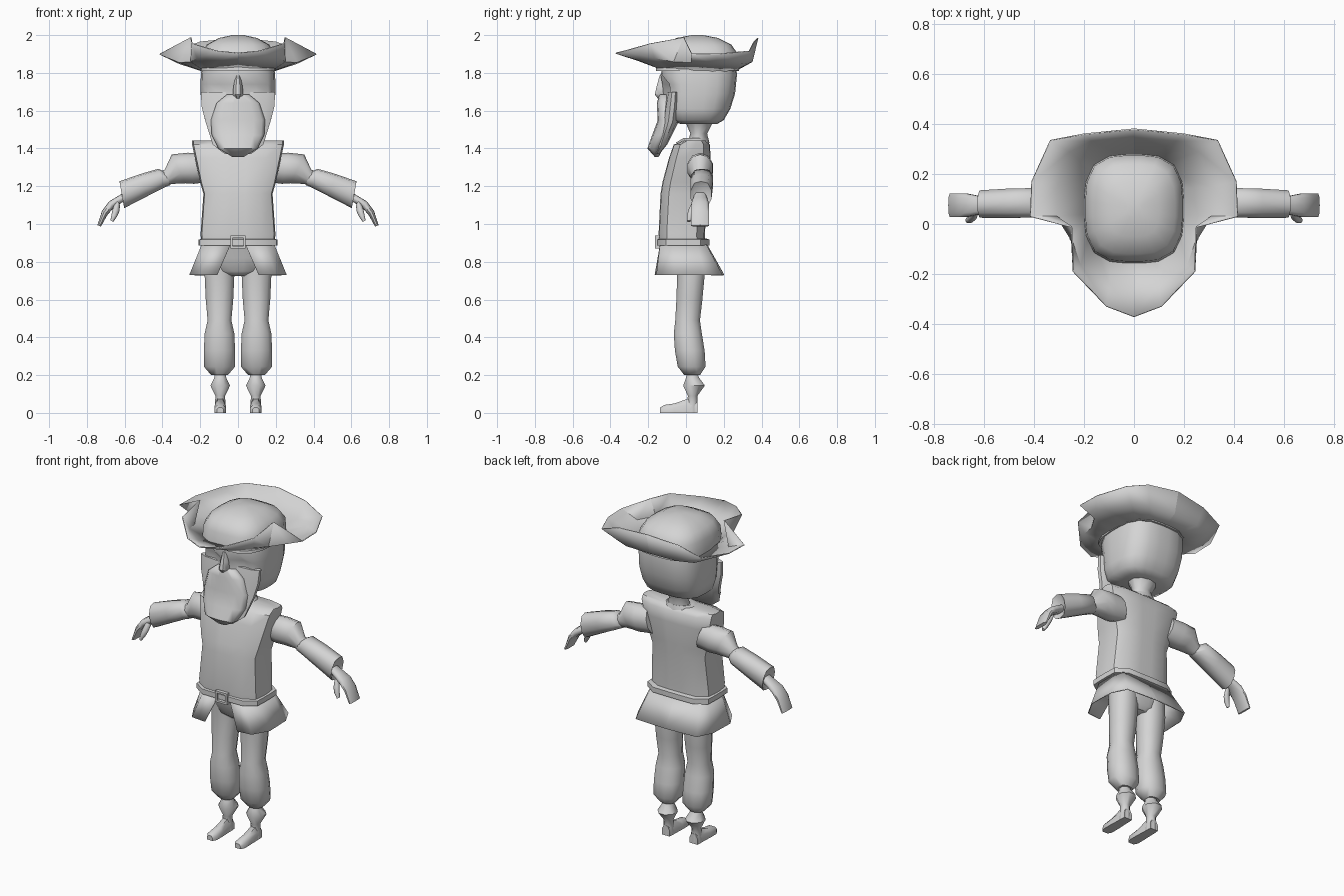
import bpy, bmesh, math
from mathutils import Vector

grey = bpy.data.materials.new("plain_grey")
grey.diffuse_color = (0.66, 0.66, 0.66, 1)


def finish(name, bm, mirror=False, angle=45, solid=0.0):
    """Turn a bmesh into a named, shaded object."""
    bmesh.ops.recalc_face_normals(bm, faces=bm.faces)
    me = bpy.data.meshes.new(name)
    bm.to_mesh(me)
    bm.free()
    me.materials.append(grey)
    ob = bpy.data.objects.new(name, me)
    bpy.context.collection.objects.link(ob)
    if solid:
        m = ob.modifiers.new("thickness", 'SOLIDIFY')
        m.thickness = solid
        m.offset = 0
    if mirror:
        m = ob.modifiers.new("mirror", 'MIRROR')
        m.use_clip = True
    bpy.ops.object.select_all(action='DESELECT')
    ob.select_set(True)
    bpy.context.view_layer.objects.active = ob
    bpy.ops.object.shade_smooth_by_angle(angle=math.radians(angle))
    return ob


def loft(name, rings, closed=True, cap=True, **kw):
    """Skin a list of equally long point rings."""
    bm = bmesh.new()
    rows = [[bm.verts.new(p) for p in r] for r in rings]
    n = len(rows[0])
    for a, b in zip(rows, rows[1:]):
        for i in range(n if closed else n - 1):
            j = (i + 1) % n
            bm.faces.new((a[i], a[j], b[j], b[i]))
    if cap and closed:
        bm.faces.new(rows[0])
        bm.faces.new(rows[-1])
    return finish(name, bm, **kw)


def flat_ring(z, rx, y0, y1, cx=0.0, n=16, p=2.0):
    """Level superellipse from y0 (front) to y1 (back)."""
    out = []
    grow = 1 / math.cos(math.pi / n) if p == 2 else 1
    for i in range(n):
        a = math.tau * (i + 0.5) / n
        c, s = math.cos(a), math.sin(a)
        k = grow * (abs(c) ** p + abs(s) ** p) ** (-1 / p)
        out.append(Vector((cx + rx * c * k, (y0 + y1) / 2 + (y1 - y0) / 2 * s * k, z)))
    return out


def arm_ring(x, z, tilt, h, w, y=0.075, n=10, p=2.0):
    """Ring across a limb in the xz plane; tilt is its downward slope."""
    d = Vector((math.sin(math.radians(tilt)), 0, math.cos(math.radians(tilt))))
    return [Vector((x, y + q.x, z)) + d * q.y for q in flat_ring(0, w, -h, h, n=n, p=p)]


def stack(name, rows, n=16, p=2.0, cx=0.0, **kw):
    return loft(name, [flat_ring(*r, cx=cx, n=n, p=p) for r in rows], **kw)


def limb(name, rows, p=2.0, angle=50):
    return loft(name, [arm_ring(*r, p=p) for r in rows], mirror=True, angle=angle)


# hat: crown and folded brim
stack("hat_crown", [(1.81, .20, -.16, .28), (1.9, .195, -.15, .275), (1.95, .165, -.12, .24),
                    (1.985, .10, -.05, .17), (2.0, .03, .03, .09)], p=3.2, n=20, angle=60)
rim = [(0, -.372, 1.905), (.11, -.33, 1.915), (.243, -.19, 1.955), (.25, -.012, 1.988), (.415, .03, 1.9),
       (.41, .17, 1.9), (.335, .335, 1.915), (.2, .36, 1.965), (0, .38, 1.985)]
mid = [(0, -.25, 1.865), (.1, -.24, 1.865), (.215, -.165, 1.88), (.25, -.065, 1.86), (.31, .03, 1.857),
       (.31, .15, 1.85), (.26, .29, 1.85), (.17, .335, 1.855), (0, .35, 1.86)]
base = [(0, -.13, 1.825), (.09, -.13, 1.82), (.15, -.1, 1.82), (.18, -.03, 1.815), (.18, .04, 1.81),
        (.18, .14, 1.808), (.15, .2, 1.805), (.1, .24, 1.805), (0, .25, 1.805)]
loft("hat_brim", [rim, mid, base], closed=False, mirror=True, solid=.006, angle=50)

# head with sunken eye sockets
rings = []
for row in [(1.84, .19, -.12, .265), (1.79, .197, -.135, .27), (1.74, .198, -.125, .265), (1.69, .198, -.12, .26),
            (1.61, .19, -.115, .235), (1.55, .175, -.09, .2), (1.53, .12, -.03, .165)]:
    r = flat_ring(*row, n=20, p=3.2)
    if row[0] in (1.74, 1.69):
        for q in r:
            if .05 < abs(q.x) < .15 and q.y < -.05:
                q.y += .035
    rings.append(r)
loft("head", rings, angle=65)
stack("nose", [(1.785, .012, -.14, -.09), (1.73, .024, -.155, -.09), (1.685, .028, -.165, -.09),
               (1.665, .012, -.15, -.09)], n=8)
stack("neck", [(1.42, .075, .01, .12), (1.48, .055, .025, .11), (1.54, .085, 0, .14)], n=10)

# beard: side whiskers behind, full front in front
stack("side_whiskers", [(1.7, .199, -.1, -.03), (1.62, .194, -.115, -.03), (1.54, .173, -.125, -.04),
                        (1.42, .135, -.15, -.1), (1.37, .07, -.165, -.14)], n=12, p=2.8)
stack("front_beard", [(1.685, .06, -.14, -.08), (1.64, .115, -.155, -.07), (1.55, .145, -.15, -.06),
                      (1.47, .14, -.18, -.075), (1.4, .105, -.205, -.12), (1.355, .03, -.165, -.145)],
      n=16, p=2.4, angle=60)

# torso with squared, jutting shoulders
stack("vest", [(.89, .195, -.14, .1), (.95, .198, -.145, .1), (1.16, .183, -.135, .115), (1.22, .2, -.125, .12),
               (1.35, .228, -.09, .13), (1.42, .243, -.065, .127), (1.443, .243, -.01, .1)], p=4.5, angle=48)
stack("collar", [(1.43, .1, -.05, .12), (1.455, .075, -.01, .115)], n=10)

# belt and buckle
stack("belt", [(.885, .195, -.14, .11), (.887, .208, -.153, .125), (.918, .208, -.153, .125),
               (.922, .19, -.14, .11)], p=6)


def bar(bm, x, z, hx, hz):
    res = bmesh.ops.create_cube(bm, size=1)
    for v in res['verts']:
        v.co = Vector((x + v.co.x * 2 * hx, -.153 + v.co.y * .024, z + v.co.z * 2 * hz))


bm = bmesh.new()
for s in (-1, 1):
    bar(bm, s * .034, .905, .006, .034)
    bar(bm, 0, .905 + s * .028, .034, .006)
finish("buckle", bm)

# open-fronted coat skirt
top = [(.04, -.135, .89), (.14, -.135, .89), (.19, -.07, .89), (.19, .06, .89), (.165, .105, .89), (0, .11, .89)]
hem = [(.11, -.163, .73), (.2, -.155, .73), (.255, -.06, .73), (.25, .1, .73), (.205, .19, .73), (0, .2, .73)]
loft("coat_skirt", [top, hem], closed=False, mirror=True, solid=.006, angle=35)

# hips and legs
stack("hips", [(.9, .17, -.1, .09), (.82, .172, -.075, .1), (.75, .13, -.055, .09), (.725, .06, -.03, .07)], p=3)
stack("leg", [(.84, .075, -.06, .1), (.73, .08, -.048, .1), (.6, .074, -.052, .088), (.49, .064, -.058, .075),
              (.42, .08, -.066, .085), (.33, .084, -.06, .1), (.245, .084, -.045, .105), (.2, .045, -.01, .075)],
      n=12, p=2.4, cx=.098, mirror=True, angle=50)
stack("boot_cuff", [(.21, .03, .005, .06), (.185, .032, 0, .07), (.145, .052, -.015, .1),
                    (.09, .026, .01, .06), (.05, .027, .005, .062), (0, .028, 0, .062)],
      n=8, cx=.094, mirror=True, angle=50)


def foot_ring(y, h, w):
    return [(.094 - w, y, 0), (.094 + w, y, 0), (.094 + w, y, h * .6), (.094 + w * .5, y, h),
            (.094 - w * .5, y, h), (.094 - w, y, h * .6)]


loft("foot", [foot_ring(.062, .06, .026), foot_ring(.01, .075, .028), foot_ring(-.06, .05, .031),
              foot_ring(-.115, .042, .031), foot_ring(-.138, .028, .018)], mirror=True, angle=50)

# arms: puffed shoulder, flared sleeve, hand with thumb
limb("upper_arm", [(.17, 1.3, 15, .075, .06), (.25, 1.295, 12, .08, .068), (.315, 1.292, 25, .08, .066),
                   (.37, 1.25, 25, .04, .04), (.41, 1.235, 20, .038, .035)])
limb("sleeve", [(.37, 1.24, 20, .036, .038), (.405, 1.243, 18, .052, .06, .085), (.5, 1.205, 15, .062, .06, .083),
                (.615, 1.155, 10, .072, .056, .08), (.6, 1.155, 10, .045, .035, .08)], p=2.6)
limb("hand", [(.59, 1.15, 20, .022, .03), (.635, 1.125, 30, .02, .04), (.67, 1.103, 38, .021, .047),
              (.705, 1.06, 55, .018, .048), (.735, .99, 70, .01, .048)], p=3.5)
limb("thumb", [(.635, 1.115, 40, .016, .016, .05), (.645, 1.075, 65, .018, .016, .03),
               (.655, 1.045, 70, .015, .015, .02), (.668, 1.015, 60, .008, .01, .015)])
